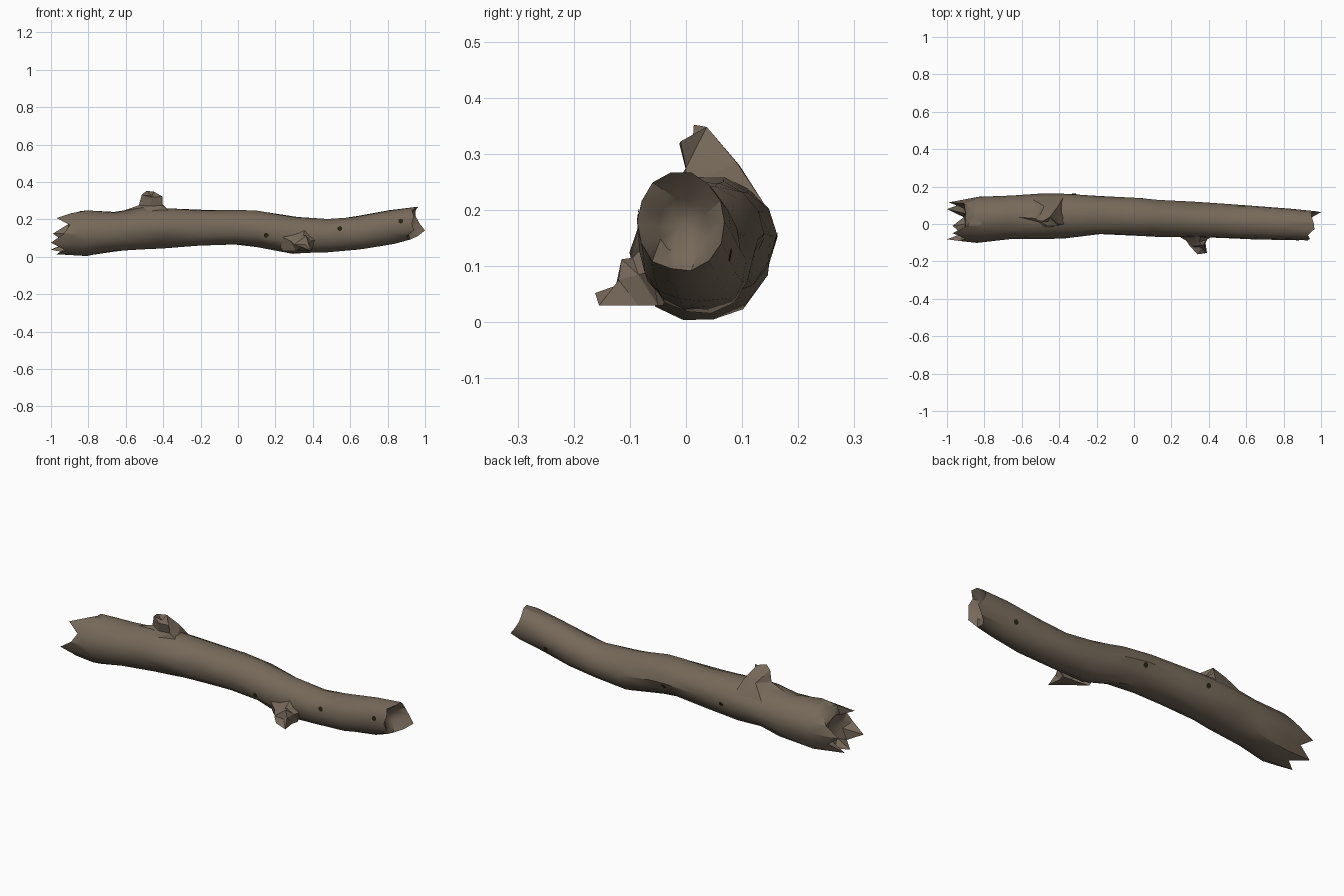
import bpy, bmesh, math, random
from mathutils import Vector
from mathutils.bvhtree import BVHTree

random.seed(4)
if "Cube" in bpy.data.objects:
    bpy.data.objects.remove(bpy.data.objects["Cube"])

SIDES = 14


def material(name, colour):
    m = bpy.data.materials.new(name)
    m.use_nodes = True
    m.diffuse_color = (*colour, 1)
    bsdf = m.node_tree.nodes["Principled BSDF"]
    bsdf.inputs["Base Color"].default_value = (*colour, 1)
    bsdf.inputs["Roughness"].default_value = 0.9
    return m


bark = material("brown bark", (0.18, 0.14, 0.10))
dark = material("dark moss", (0.02, 0.018, 0.004))


def finish(name, bm, mat, angle=32):
    bmesh.ops.recalc_face_normals(bm, faces=bm.faces)
    mesh = bpy.data.meshes.new(name)
    bm.to_mesh(mesh)
    obj = bpy.data.objects.new(name, mesh)
    bpy.context.collection.objects.link(obj)
    mesh.materials.append(mat)
    bpy.ops.object.select_all(action='DESELECT')
    obj.select_set(True)
    bpy.context.view_layer.objects.active = obj
    bpy.ops.object.shade_smooth_by_angle(angle=math.radians(angle))
    return obj


def bridge(bm, a, b):
    n = len(a)
    for i in range(n):
        j = (i + 1) % n
        bm.faces.new((a[i], a[j], b[j], b[i]))


def section(y0, y1, z0, z1, scale=1.0, jitter=0.0):
    """Rounded uneven outline, starting at the back and turning upward."""
    pts = []
    for k in range(SIDES):
        a = math.tau * k / SIDES
        r = scale * (1 + random.uniform(-jitter, jitter * 0.4))
        pts.append(((y0 + y1) / 2 + (y1 - y0) / 2 * r * math.cos(a),
                    (z0 + z1) / 2 + (z1 - z0) / 2 * r * math.sin(a)))
    return pts


# Trunk: x, front y, back y, bottom z, top z
profile = [
    (-0.83, -0.10, 0.145, 0.00, 0.248),
    (-0.65, -0.075, 0.155, 0.022, 0.243),
    (-0.50, -0.085, 0.16, 0.038, 0.262),
    (-0.38, -0.075, 0.16, 0.045, 0.264),
    (-0.20, -0.058, 0.147, 0.058, 0.252),
    (0.00, -0.065, 0.137, 0.064, 0.25),
    (0.12, -0.068, 0.127, 0.052, 0.245),
    (0.30, -0.073, 0.118, 0.015, 0.215),
    (0.48, -0.077, 0.107, 0.022, 0.202),
    (0.65, -0.082, 0.097, 0.038, 0.217),
    (0.82, -0.088, 0.084, 0.07, 0.25),
]
# Splintered rims: x of each point around the outline
left_rim = [-0.99, -0.91, -0.87, -0.86, -0.89, -0.97, -0.90,
            -0.93, -1.0, -0.92, -0.97, -0.91, -1.0, -0.92]
right_rim = [0.97, 0.95, 0.95, 0.96, 0.965, 0.93, 0.94,
             0.93, 0.94, 0.90, 0.91, 0.92, 0.96, 1.0]

bm = bmesh.new()


def ring(xs, outline):
    return [bm.verts.new((x, y, z)) for x, (y, z) in zip(xs, outline)]


rings = [ring([-0.90] * SIDES, section(-0.05, 0.08, 0.06, 0.19)),
         ring(left_rim, section(-0.092, 0.12, 0.012, 0.235, 1, 0.06))]
for x, *box in profile:
    xs = [x + random.uniform(-0.025, 0.025) for _ in range(SIDES)]
    rings.append(ring(xs, section(*box, 1.015, 0.06)))
rings.append(ring(right_rim, section(-0.09, 0.072, 0.09, 0.268, 1, 0.05)))
rings.append(ring([0.91] * SIDES, section(-0.05, 0.04, 0.12, 0.22)))
for a, b in zip(rings, rings[1:]):
    bridge(bm, a, b)

# Hollowed wood inside both broken ends
for loop, x, y, z in ((rings[0], -0.86, 0.02, 0.12), (rings[-1], 0.87, -0.01, 0.17)):
    centre = bm.verts.new((x, y, z))
    for i in range(SIDES):
        bm.faces.new((loop[i], loop[(i + 1) % SIDES], centre))
bmesh.ops.triangulate(bm, faces=bm.faces)
bmesh.ops.recalc_face_normals(bm, faces=bm.faces)
tree = BVHTree.FromBMesh(bm)
finish("trunk", bm, bark, 36)
bm.free()


# Broken branch stubs, lofted from a wide root to a snapped tip
def stub(name, loops, hollow):
    b = bmesh.new()
    made = [[b.verts.new(p) for p in loop] for loop in loops]
    for p, q in zip(made, made[1:]):
        bridge(b, p, q)
    pit = b.verts.new(hollow)
    tip = made[-1]
    for i in range(len(tip)):
        b.faces.new((tip[i], tip[(i + 1) % len(tip)], pit))
    bmesh.ops.triangulate(b, faces=b.faces)
    finish(name, b, bark, 25)
    b.free()


stub("upper_branch_stub", [
    [(-0.66, 0.04, 0.23), (-0.49, -0.03, 0.23), (-0.36, 0.0, 0.24),
     (-0.38, 0.14, 0.21), (-0.54, 0.13, 0.21)],
    [(-0.53, 0.03, 0.275), (-0.47, 0.0, 0.27), (-0.405, 0.0, 0.275),
     (-0.41, 0.09, 0.285), (-0.48, 0.095, 0.28)],
    [(-0.515, 0.02, 0.33), (-0.46, -0.012, 0.318), (-0.405, -0.01, 0.322),
     (-0.45, 0.037, 0.348), (-0.49, 0.014, 0.352)],
], (-0.46, 0.012, 0.325))

stub("front_branch_stub", [
    [(0.18, -0.03, 0.13), (0.36, -0.05, 0.16), (0.42, -0.06, 0.09),
     (0.39, -0.05, 0.03), (0.24, -0.04, 0.03)],
    [(0.28, -0.09, 0.085), (0.35, -0.095, 0.115), (0.39, -0.085, 0.085),
     (0.38, -0.085, 0.03), (0.31, -0.09, 0.03)],
    [(0.30, -0.12, 0.065), (0.365, -0.115, 0.112), (0.375, -0.12, 0.075),
     (0.39, -0.155, 0.03), (0.34, -0.162, 0.052)],
], (0.36, -0.125, 0.065))


# Small dark specks lying on the bark: x, z, side (-1 front, 1 back)
specks = [(0.545, 0.15, -1), (0.87, 0.19, -1), (0.15, 0.115, -1),
          (0.04, 0.14, 1), (-0.32, 0.15, 1), (0.78, 0.12, 1)]
for i, (x, z, side) in enumerate(specks):
    point, normal, _, _ = tree.ray_cast(Vector((x, side, z)), Vector((0, -side, 0)))
    if point is None:
        continue
    b = bmesh.new()
    bmesh.ops.create_circle(b, cap_ends=True, segments=6, radius=0.014)
    turn = normal.to_track_quat('Z', 'Y')
    for v in b.verts:
        v.co = turn @ v.co + point + normal * 0.003
    mesh_name = f"moss_speck_{i + 1}"
    finish(mesh_name, b, dark)
    b.free()
